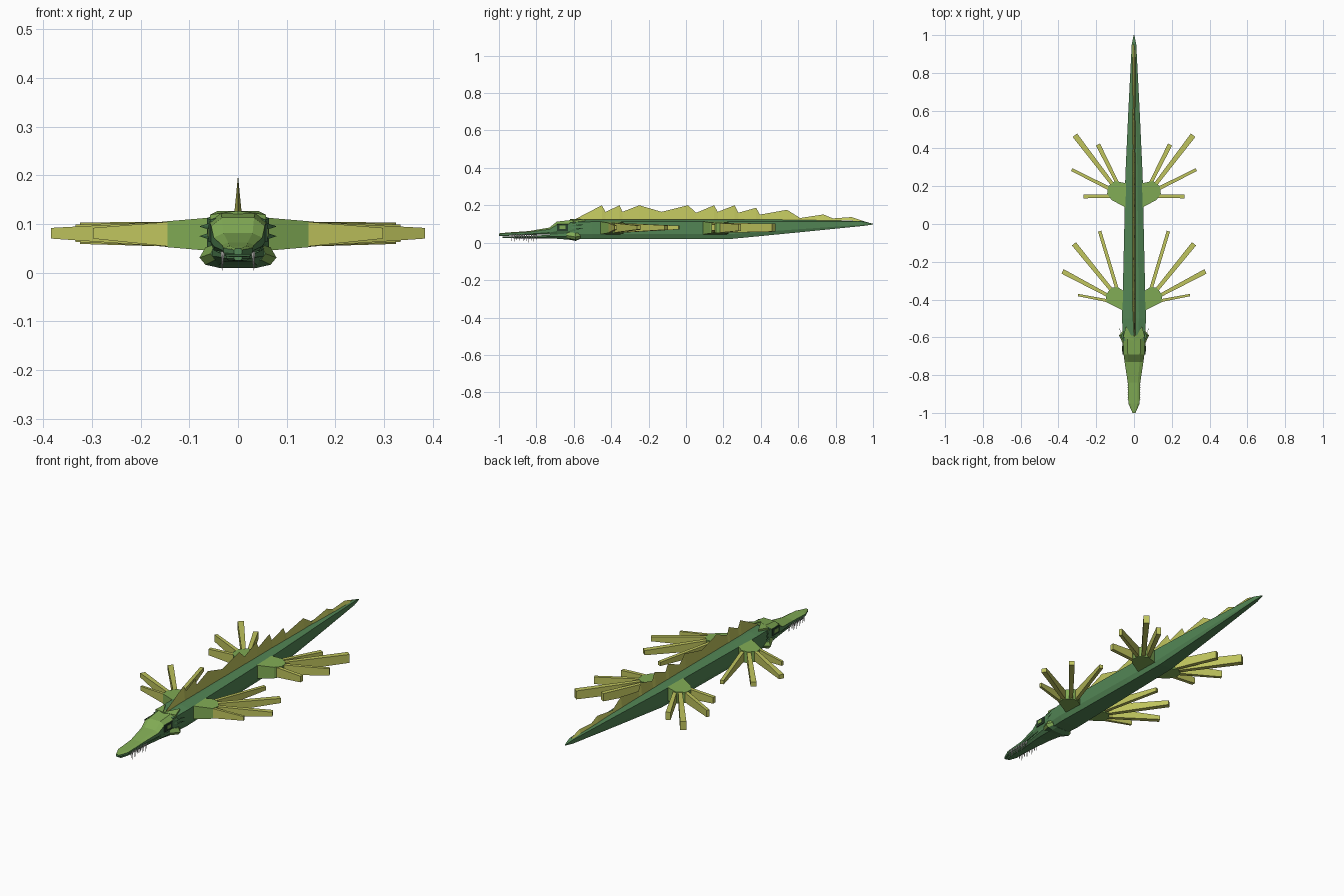
import bpy, bmesh, math
from mathutils import Vector


def material(name, rgb):
    m = bpy.data.materials.new(name)
    m.diffuse_color = (*rgb, 1)
    return m


GREEN = material("deep green", (0.085, 0.235, 0.09))
LIGHT = material("light green", (0.22, 0.41, 0.09))
YELLOW = material("yellow green", (0.52, 0.55, 0.11))
WHITE = material("tooth white", (0.75, 0.75, 0.72))
DARK = material("eye dark", (0.02, 0.05, 0.025))


def finish(name, bm, *mats, rule=None):
    bmesh.ops.recalc_face_normals(bm, faces=bm.faces)
    bm.normal_update()
    if rule:
        for f in bm.faces:
            f.material_index = rule(f)
    me = bpy.data.meshes.new(name)
    bm.to_mesh(me)
    bm.free()
    for m in mats:
        me.materials.append(m)
    ob = bpy.data.objects.new(name, me)
    bpy.context.collection.objects.link(ob)
    return ob


def skin(bm, rings):
    """Joins rings of points into a closed tube."""
    rows = [[bm.verts.new(p) for p in r] for r in rings]
    n = len(rows[0])
    for a, b in zip(rows, rows[1:]):
        for i in range(n):
            j = (i + 1) % n
            bm.faces.new((a[i], a[j], b[j], b[i]))
    bm.faces.new(rows[0])
    bm.faces.new(rows[-1][::-1])


def loft(name, sections, profile, *mats, rule=None):
    """Sections are (y, half width, top, bottom); profile is the right half in 0..1."""
    full = profile + [(-x, z) for x, z in reversed(profile)]
    bm = bmesh.new()
    skin(bm, [[(x * w, y, b + z * (t - b)) for x, z in full] for y, w, t, b in sections])
    return finish(name, bm, *mats, rule=rule)


# Long tapering body and tail
loft("body", [(-0.62, 0.056, 0.120, 0.022), (-0.50, 0.064, 0.125, 0.020),
              (-0.35, 0.059, 0.125, 0.020), (0.00, 0.051, 0.125, 0.020),
              (0.25, 0.046, 0.125, 0.021), (0.60, 0.030, 0.122, 0.055),
              (0.95, 0.012, 0.115, 0.090), (1.00, 0.002, 0.101, 0.097)],
     [(0.80, 0), (1, 0.25), (1, 0.88), (0.4, 1)], GREEN)

# Skull and upper jaw: light on top, deep green beneath
loft("skull", [(-1.00, 0.008, 0.050, 0.037), (-0.95, 0.030, 0.055, 0.037),
               (-0.84, 0.033, 0.062, 0.041), (-0.73, 0.050, 0.081, 0.045),
               (-0.69, 0.055, 0.113, 0.045), (-0.59, 0.059, 0.124, 0.045)],
     [(0.85, 0), (1, 0.25), (1, 0.75), (0.6, 1)], LIGHT, GREEN,
     rule=lambda f: 0 if f.normal.z > 0.2 else 1)

# Lower jaw
loft("lower_jaw", [(-0.98, 0.008, 0.033, 0.025), (-0.94, 0.024, 0.034, 0.024),
                   (-0.84, 0.026, 0.036, 0.023), (-0.70, 0.045, 0.044, 0.022),
                   (-0.60, 0.058, 0.052, 0.014)],
     [(0.7, 0), (1, 0.5), (1, 1)], GREEN)

# Flared cheeks at the jaw hinge
loft("cheeks", [(-0.64, 0.056, 0.058, 0.020), (-0.59, 0.079, 0.052, 0.010),
                (-0.565, 0.060, 0.052, 0.020)],
     [(0.5, 0), (0.85, 0.15), (1, 0.5), (0.85, 1)], LIGHT, GREEN,
     rule=lambda f: 0 if abs(f.normal.x) > 0.4 else 1)

# Crest plates pointing back over the neck, gill spikes, eyes
crest, spikes, eyes = bmesh.new(), bmesh.new(), bmesh.new()
for s in (-1, 1):
    tri = [(0.0, -0.62), (0.058, -0.60), (0.042, -0.54)]
    skin(crest, [[(s * x, y, z + (-0.008 if x > 0.05 else 0)) for x, y in tri]
                 for z in (0.112, 0.127)])
    for z in (0.075, 0.095):
        skin(spikes, [[(s * 0.055, -0.62, z - 0.008), (s * 0.055, -0.62, z + 0.008),
                       (s * 0.062, -0.60, z)],
                      [(s * 0.077, -0.552, z - 0.001), (s * 0.077, -0.552, z + 0.001),
                       (s * 0.079, -0.550, z)]])
    # Socket plate with a smaller bright plate on it
    for y0, y1, z0, z1, out in ((-0.69, -0.63, 0.063, 0.099, 0.0605),
                                (-0.675, -0.645, 0.073, 0.091, 0.0625)):
        skin(eyes, [[(s * x, y0, z0), (s * x, y1, z0), (s * x, y1, z1), (s * x, y0, z1)]
                    for x in (0.055, out)])
finish("crest", crest, LIGHT)
finish("gill_spikes", spikes, GREEN)
finish("eyes", eyes, DARK, LIGHT,
       rule=lambda f: 1 if max(abs(v.co.x) for v in f.verts) > 0.062 else 0)

# Hanging teeth
teeth = bmesh.new()
for s in (-1, 1):
    for i in range(11):
        y, x, r = -0.93 + i * 0.013, s * 0.031, 0.004
        tip = (x + s * 0.002, y - 0.002, 0.000 if i % 2 else 0.008)
        base = [teeth.verts.new((x + r * math.cos(a), y + r * math.sin(a), 0.043))
                for a in (0, math.pi / 2, math.pi, 1.5 * math.pi)]
        t = teeth.verts.new(tip)
        teeth.faces.new(base)
        for k in range(4):
            teeth.faces.new((base[k], base[(k + 1) % 4], t))
finish("teeth", teeth, WHITE)

# Jagged spine fin, a knife-edged ridge
ridge = [(-0.60, 0.122), (-0.45, 0.2), (-0.43, 0.165), (-0.355, 0.2), (-0.34, 0.165),
         (-0.25, 0.2), (-0.13, 0.165), (0.01, 0.2), (0.055, 0.16), (0.15, 0.2),
         (0.17, 0.165), (0.26, 0.2), (0.28, 0.16), (0.375, 0.187), (0.395, 0.15),
         (0.54, 0.176), (0.61, 0.132), (0.735, 0.151), (0.785, 0.130),
         (0.885, 0.137), (0.955, 0.114)]
fin = bmesh.new()
skin(fin, [[(-0.008, y, min(0.118, z - 0.003)), (0.008, y, min(0.118, z - 0.003)), (0, y, z)]
           for y, z in ridge])
finish("spine_fin", fin, YELLOW)


def finger(bm, s, base, tip, w0, w1, h1):
    """Tall box tapering from the palm to its tip."""
    b, t = Vector((*base, 0)), Vector((*tip, 0))
    side = (t - b).normalized().cross(Vector((0, 0, 1)))
    rings = []
    for p, w, h, mid in ((b, w0, 0.026, 0.079), (t, w1, h1, 0.081)):
        rings.append([(s * (p + side * w * k).x, (p + side * w * k).y, mid + h * m)
                      for k, m in ((-1, -1), (1, -1), (1, 1), (-1, 1))])
    skin(bm, rings)


# Flippers: palm outline, then fingers (base, tip, half widths, tip half height)
limbs = {
    "front": ([(0.045, -0.36), (0.09, -0.333), (0.12, -0.338), (0.15, -0.375),
               (0.145, -0.415), (0.045, -0.465)],
              [((0.135, -0.407), (0.297, -0.376), 0.008, 0.006, 0.011),
               ((0.135, -0.380), (0.378, -0.251), 0.009, 0.013, 0.011),
               ((0.115, -0.355), (0.318, -0.105), 0.010, 0.014, 0.012),
               ((0.088, -0.350), (0.182, -0.038), 0.009, 0.009, 0.010)]),
    "hind": ([(0.040, 0.085), (0.12, 0.128), (0.142, 0.16), (0.137, 0.20),
              (0.10, 0.228), (0.040, 0.215)],
             [((0.120, 0.147), (0.267, 0.146), 0.009, 0.010, 0.016),
              ((0.125, 0.185), (0.330, 0.288), 0.010, 0.008, 0.018),
              ((0.110, 0.205), (0.313, 0.470), 0.010, 0.015, 0.022),
              ((0.085, 0.210), (0.191, 0.421), 0.009, 0.012, 0.020)]),
}
for name, (outline, fingers) in limbs.items():
    palms, blades = bmesh.new(), bmesh.new()
    for s in (-1, 1):
        skin(palms, [[(s * x, y, 0.079 + k * (0.039 - 0.085 * x)) for x, y in outline]
                     for k in (-1, 1)])
        for f in fingers:
            finger(blades, s, *f)
    finish(name + "_palms", palms, LIGHT)
    finish(name + "_fingers", blades, YELLOW)
